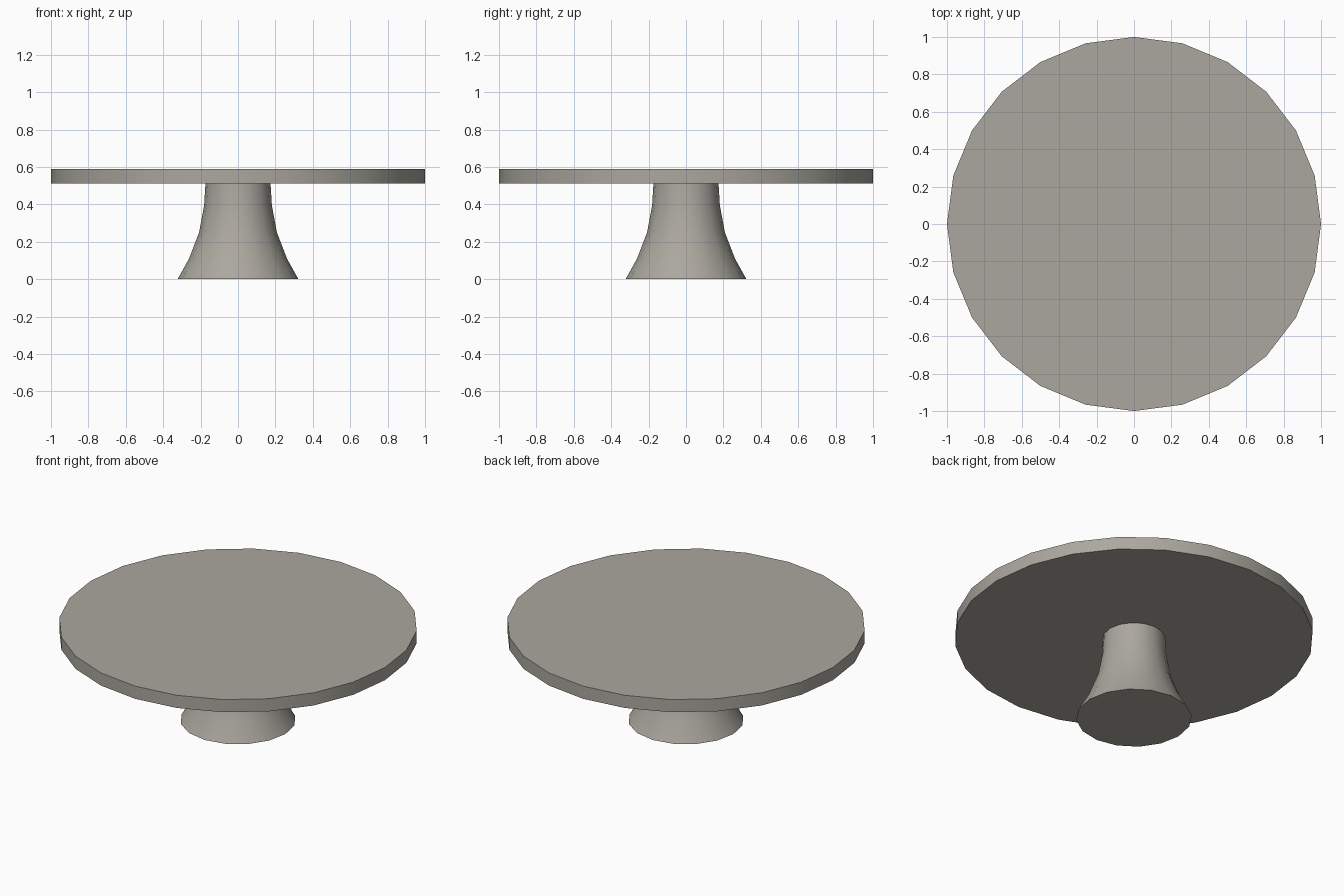
import bpy, bmesh, math

if "Cube" in bpy.data.objects:
    bpy.data.objects.remove(bpy.data.objects["Cube"])

stone = bpy.data.materials.new("warm_grey")
stone.diffuse_color = (0.41, 0.39, 0.345, 1)
stone.use_nodes = True
stone.node_tree.nodes["Principled BSDF"].inputs["Base Color"].default_value = stone.diffuse_color


def lathe(name, profile, sides):
    """Closed solid turned about z from (radius, height) pairs, bottom to top."""
    bm = bmesh.new()
    rings = []
    for r, z in profile:
        rings.append([bm.verts.new((r * math.cos(math.tau * i / sides),
                                    r * math.sin(math.tau * i / sides), z))
                      for i in range(sides)])
    for low, high in zip(rings, rings[1:]):
        for i in range(sides):
            j = (i + 1) % sides
            bm.faces.new((low[i], low[j], high[j], high[i]))
    bm.faces.new(rings[0][::-1])
    bm.faces.new(rings[-1])
    mesh = bpy.data.meshes.new(name)
    bm.to_mesh(mesh)
    bm.free()
    mesh.materials.append(stone)
    obj = bpy.data.objects.new(name, mesh)
    bpy.context.collection.objects.link(obj)
    bpy.ops.object.select_all(action='DESELECT')
    obj.select_set(True)
    bpy.context.view_layer.objects.active = obj
    bpy.ops.object.shade_smooth_by_angle(angle=math.radians(35))
    return obj


# Flared pedestal
lathe("pedestal", [(0.323, 0), (0.262, 0.11), (0.208, 0.25),
                   (0.181, 0.395), (0.174, 0.512)], 16)

# Round table top
lathe("table_top", [(1, 0.512), (1, 0.59)], 24)
